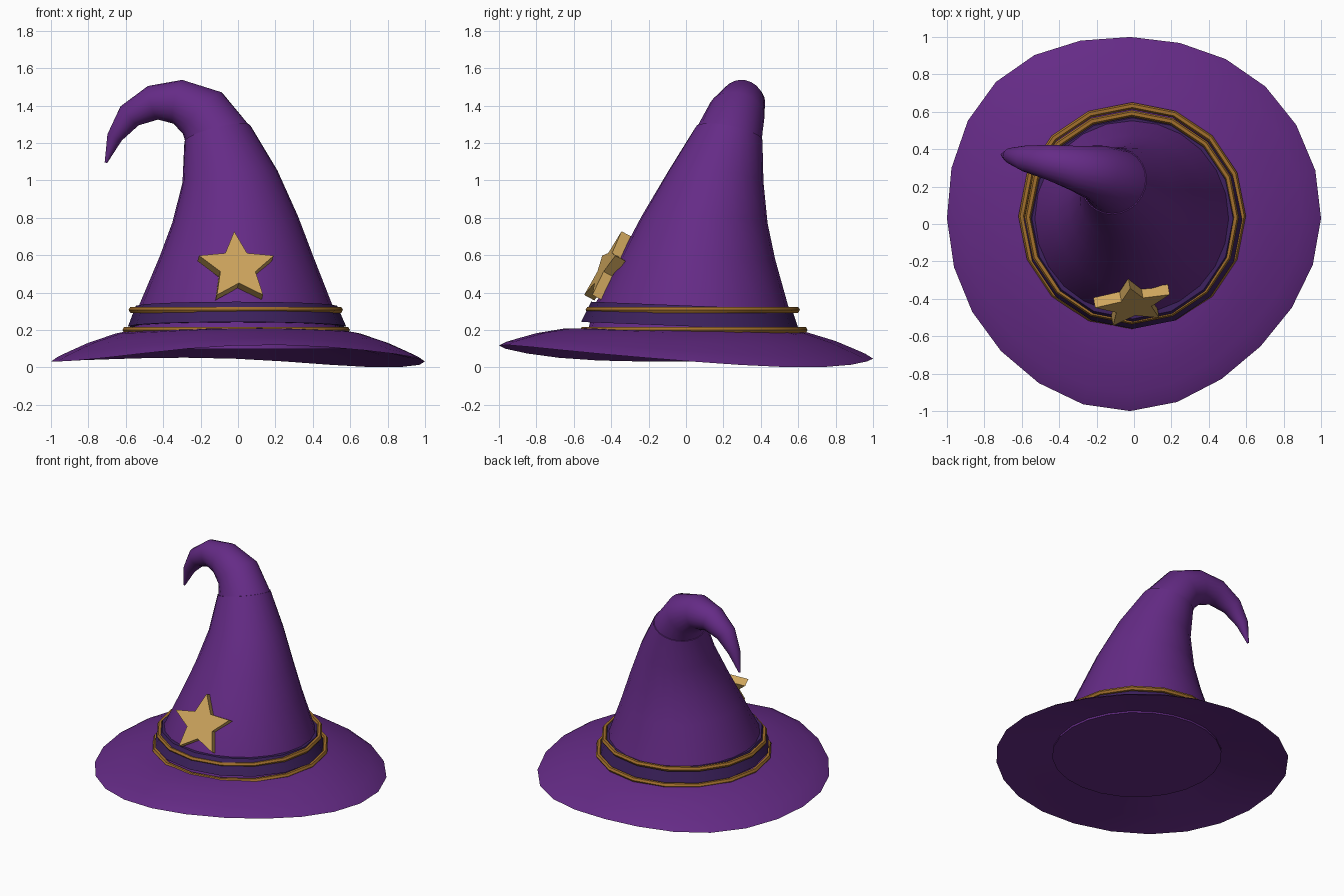
import bpy, bmesh
from math import sin, cos, pi, radians
from mathutils import Vector, Matrix

cube = bpy.data.objects.get("Cube")
if cube:
    bpy.data.objects.remove(cube, do_unlink=True)


def material(name, rgb):
    m = bpy.data.materials.new(name)
    m.use_nodes = True
    m.diffuse_color = (*rgb, 1)
    m.node_tree.nodes["Principled BSDF"].inputs["Base Color"].default_value = (*rgb, 1)
    return m


purple = material("purple felt", (0.13, 0.024, 0.24))
indigo = material("dark indigo band", (0.045, 0.015, 0.11))
trim_gold = material("dark gold trim", (0.36, 0.16, 0.025))
star_gold = material("light gold", (0.62, 0.38, 0.11))


def finish(bm, name, mat, angle=40):
    bmesh.ops.recalc_face_normals(bm, faces=bm.faces)
    me = bpy.data.meshes.new(name)
    bm.to_mesh(me)
    bm.free()
    me.materials.append(mat)
    if angle:
        me.shade_smooth()
        me.set_sharp_from_angle(angle=radians(angle))
    ob = bpy.data.objects.new(name, me)
    bpy.context.collection.objects.link(ob)
    return ob


def ring(center, radius, normal=(0, 0, 1), n=24):
    """Circle of points facing along normal, starting at the back."""
    turn = Vector((0, 0, 1)).rotation_difference(Vector(normal))
    return [Vector(center) + turn @ Vector((radius * sin(2 * pi * i / n), radius * cos(2 * pi * i / n), 0))
            for i in range(n)]


def loft(rings, name, mat, closed=False, caps=(), angle=40):
    bm = bmesh.new()
    rows = [[bm.verts.new(p) for p in r] for r in rings]
    pairs = list(zip(rows, rows[1:]))
    if closed:
        pairs.append((rows[-1], rows[0]))
    for a, b in pairs:
        for i in range(len(a)):
            j = (i + 1) % len(a)
            bm.faces.new((a[i], a[j], b[j], b[i]))
    for c in caps:
        bm.faces.new(rows[c])
    return finish(bm, name, mat, angle)


# Wavy, slightly lopsided brim: closed profile swept around, wave fading inwards
def brim_ring(radius, height):
    points = ring((0, 0, height), radius)
    for p in points:
        x, y = p.x / radius, p.y / radius
        diagonal = x * x * y * y
        wave = -0.035 * y + 0.025 * (y * y - x * x) - 0.04 * x * y - 0.04 * diagonal
        p.x += -0.02 * y * y + 0.027 * x * y - 0.03 * diagonal
        p.y += 0.03 * x * x - 0.025 * x * y + 0.1 * diagonal
        p.z += wave * max(0, (radius - 0.5) / 0.5)
    return points


profile = [(0.54, 0.205), (0.65, 0.19), (0.8, 0.147), (0.9, 0.107), (0.96, 0.082), (1.0, 0.057),
           (0.97, 0.063), (0.8, 0.09), (0.54, 0.13)]
loft([brim_ring(r, z) for r, z in profile], "brim", purple, closed=True)

# Crown leaning to the back, its foot showing just below the brim
neck_center, neck_normal = (-0.11, 0.23, 1.25), (-0.25, 0.2, 1)
crown = [((0, 0.03, 0.1), 0.58, (0, 0, 1)),
         ((-0.012, 0.028, 0.33), 0.518, (0, 0, 1)),
         ((-0.008, 0.065, 0.59), 0.412, (0, 0.03, 1)),
         ((-0.015, 0.1, 0.79), 0.337, (-0.05, 0.06, 1)),
         ((-0.043, 0.16, 1.02), 0.256, (-0.13, 0.12, 1)),
         (neck_center, 0.182, neck_normal)]
loft([ring(*s) for s in crown], "crown", purple, caps=(0, -1))

# Curled tip, set into the neck with a fine seam
tip = [(neck_center, 0.177, neck_normal),
       ((-0.19, 0.27, 1.36), 0.152, (-0.8, 0.2, 0.75)),
       ((-0.32, 0.3, 1.42), 0.12, (-1, 0.2, 0.2)),
       ((-0.455, 0.33, 1.415), 0.094, (-1, 0.15, -0.3)),
       ((-0.58, 0.35, 1.345), 0.07, (-0.75, 0.1, -0.72)),
       ((-0.66, 0.365, 1.23), 0.042, (-0.4, 0.08, -0.9)),
       ((-0.706, 0.37, 1.095), 0.007, (-0.25, 0.05, -1))]
loft([ring(*s) for s in tip], "curled_tip", purple, caps=(-1,), angle=60)

# Band, raised slightly at the front
band_tilt = (0, 0.04, 1)
band = [((-0.005, 0.022, 0.22), 0.55), ((-0.005, 0.022, 0.22), 0.583),
        ((-0.008, 0.03, 0.33), 0.538), ((-0.008, 0.03, 0.33), 0.5)]
loft([ring(c, r, band_tilt, 16) for c, r in band], "hat_band", indigo, closed=True)


# Gold trim rings with a hexagonal section
def trim(name, center, radius, size=0.018):
    x, y, z = center
    rings = [ring((x, y, z + size * sin(k * pi / 3)), radius + size * cos(k * pi / 3), n=16) for k in range(6)]
    loft(rings, name, trim_gold, closed=True, angle=25)


trim("lower_trim", (-0.01, 0.042, 0.201), 0.59)
trim("upper_trim", (-0.012, 0.036, 0.308), 0.555)

# Five-pointed star leaning against the front of the crown
bm = bmesh.new()
outline = [bm.verts.new((r * sin(i * pi / 5), 0, r * cos(i * pi / 5)))
           for i in range(10) for r in [0.1 if i % 2 else 0.213]]
face = bm.faces.new(outline)
extruded = bmesh.ops.extrude_face_region(bm, geom=[face])["geom"]
bmesh.ops.translate(bm, vec=(0, 0.062, 0), verts=[v for v in extruded if isinstance(v, bmesh.types.BMVert)])
star = finish(bm, "star", star_gold, angle=0)
star.matrix_world = (Matrix.Translation((-0.003, -0.443, 0.54)) @ Matrix.Rotation(radians(10), 4, "Z")
                     @ Matrix.Rotation(radians(-28), 4, "X"))
